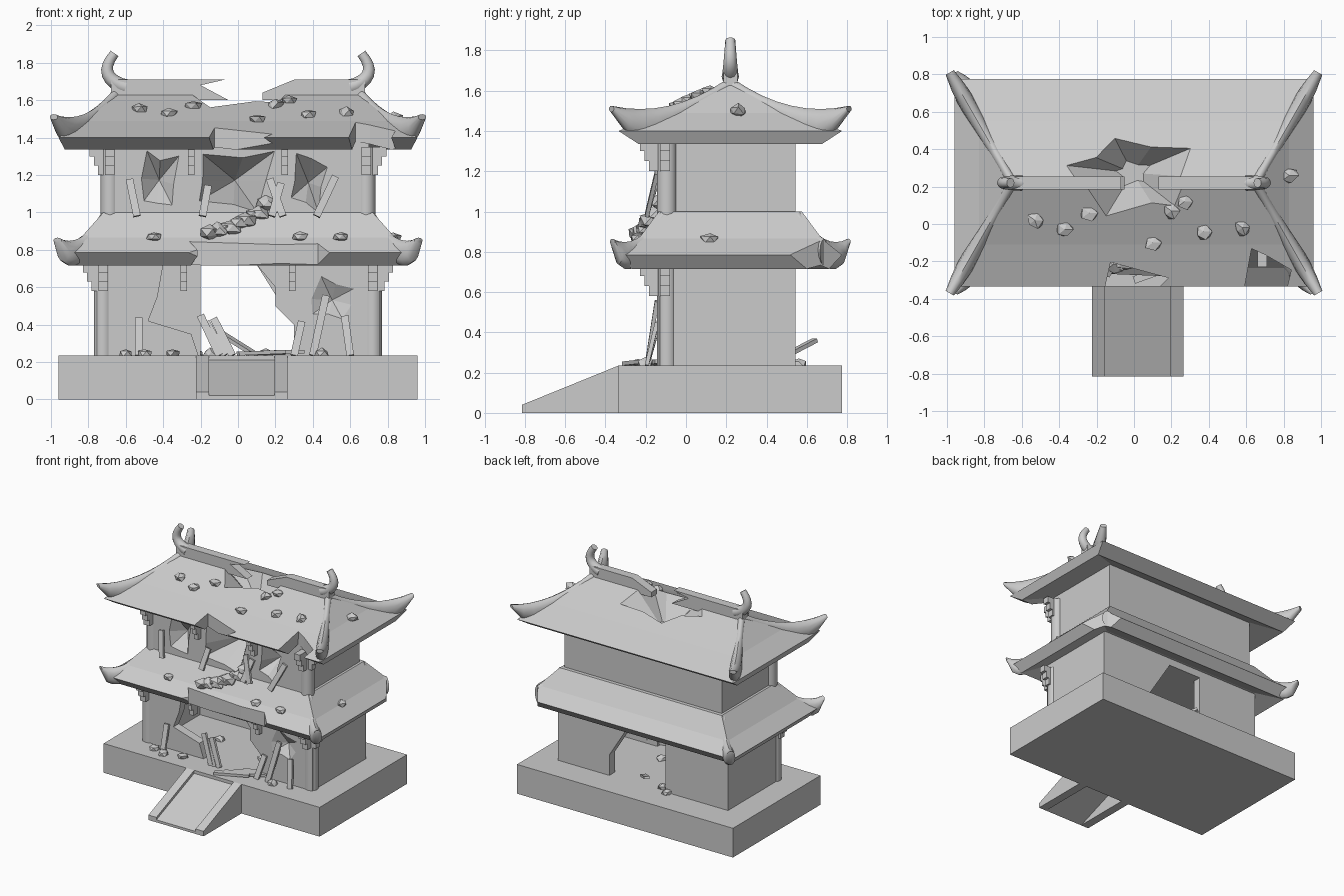
import bpy, bmesh, math, random
from mathutils import Vector

random.seed(4)
default_cube = bpy.data.objects.get("Cube")
if default_cube:
    bpy.data.objects.remove(default_cube, do_unlink=True)

GREY = (.6, .6, .6, 1)
stone = bpy.data.materials.new("grey_stone")
stone.use_nodes = True
stone.diffuse_color = GREY
stone.node_tree.nodes["Principled BSDF"].inputs["Base Color"].default_value = GREY

CENTRE_Y = .22          # middle of base and roofs
WALL_Y = .205           # middle of both storeys
WALL_DEPTH = .34        # half depth of both storeys
WALL_FRONT = WALL_Y - WALL_DEPTH
FLOOR = .235
SIDES = (-1, 1)


def finish(name, bm, smooth=False):
    bmesh.ops.recalc_face_normals(bm, faces=bm.faces)
    mesh = bpy.data.meshes.new(name)
    bm.to_mesh(mesh)
    bm.free()
    mesh.materials.append(stone)
    obj = bpy.data.objects.new(name, mesh)
    bpy.context.collection.objects.link(obj)
    if smooth:
        bpy.ops.object.select_all(action='DESELECT')
        obj.select_set(True)
        bpy.context.view_layer.objects.active = obj
        bpy.ops.object.shade_smooth_by_angle(angle=math.radians(40))
    return obj


def loft(name, rings, smooth=False):
    """Closed solid through rings that share one point count."""
    bm = bmesh.new()
    loops = [[bm.verts.new(point) for point in ring] for ring in rings]
    count = len(loops[0])
    for low, high in zip(loops, loops[1:]):
        for i in range(count):
            j = (i + 1) % count
            bm.faces.new((low[i], low[j], high[j], high[i]))
    bm.faces.new(loops[0])
    bm.faces.new(loops[-1])
    return finish(name, bm, smooth)


def rect(half_x, half_y, z, y=CENTRE_Y):
    return [(half_x * a, y + half_y * b, z) for a, b in ((-1, -1), (1, -1), (1, 1), (-1, 1))]


def block(name, half_x, half_y, bottom, top, y=WALL_Y):
    return loft(name, [rect(half_x, half_y, z, y) for z in (bottom, top)])


def place(point, axis, depth):
    u, v = point
    return {'x': (depth, u, v), 'y': (u, depth, v), 'z': (u, v, depth)}[axis]


def prism(name, outline, axis, start, end):
    return loft(name, [[place(p, axis, depth) for p in outline] for depth in (start, end)])


def square(u, v, half_u, half_v):
    return [(u - half_u, v - half_v), (u + half_u, v - half_v), (u + half_u, v + half_v), (u - half_u, v + half_v)]


def jagged(u, v, radius_u, radius_v, points=4):
    """Uneven star outline for broken openings."""
    outline = []
    for i in range(points * 2):
        angle = math.pi * (i + random.uniform(-.3, .3)) / points + .6
        reach = random.uniform(.9, 1.2) if i % 2 == 0 else random.uniform(.6, .8)
        outline.append((u + radius_u * reach * math.cos(angle), v + radius_v * reach * math.sin(angle)))
    return outline


def spike(outline, axis, mouth, depth):
    """Jagged cone that tapers from its mouth to one point."""
    bm = bmesh.new()
    ring = [bm.verts.new(place(p, axis, mouth)) for p in outline]
    middle = sum((Vector(p) for p in outline), Vector((0, 0))) / len(outline)
    tip = bm.verts.new(place(middle, axis, depth))
    bm.faces.new(ring)
    for vert, following in zip(ring, ring[1:] + ring[:1]):
        bm.faces.new((vert, following, tip))
    return finish("cutter", bm)


def cut(target, cutter):
    modifier = target.modifiers.new("cut", 'BOOLEAN')
    modifier.operation, modifier.solver, modifier.object = 'DIFFERENCE', 'EXACT', cutter
    graph = bpy.context.evaluated_depsgraph_get()
    mesh = bpy.data.meshes.new_from_object(target.evaluated_get(graph))
    target.modifiers.clear()
    target.data = mesh
    bpy.data.objects.remove(cutter, do_unlink=True)


def tube(name, centres, radii, sides=12):
    """Round solid along a path that lies in an xz plane."""
    rings = []
    for i, (centre, radius) in enumerate(zip(centres, radii)):
        along = (centres[min(i + 1, len(centres) - 1)] - centres[max(i - 1, 0)]).normalized()
        across = Vector((along.z, 0, -along.x))
        angles = [math.tau * k / sides for k in range(sides)]
        rings.append([centre + radius * (across * math.cos(a) + Vector((0, math.sin(a), 0))) for a in angles])
    return loft(name, rings, True)


def plank(start, end, width=.04, thickness=.02):
    start, end = Vector(start), Vector(end)
    along = (end - start).normalized()
    guide = Vector((0, 1, 0)) if abs(along.z) > .5 else Vector((0, 0, 1))
    across = along.cross(guide).normalized() * width / 2
    up = along.cross(across).normalized() * thickness / 2
    corners = (-across - up, across - up, across + up, up - across)
    loft("fallen_plank", [[end_point + c for c in corners] for end_point in (start, end)])


def rock(name, x, y, z, size):
    bm = bmesh.new()
    bmesh.ops.create_icosphere(bm, subdivisions=1, radius=size)
    for vert in bm.verts:
        vert.co = vert.co * random.uniform(.7, 1.1)
        vert.co.z *= .7
        vert.co += Vector((x, y, z))
    finish(name, bm)


# Stone base and stair: solid side rails with a thin ramp between
block("base", .96, .555, 0, FLOOR, CENTRE_Y)
base_front = CENTRE_Y - .555
stair_foot = base_front - .48
for x in (-.19, .23):
    prism("stair_rail", [(stair_foot, 0), (stair_foot, .04), (base_front, FLOOR), (base_front, 0)], 'x', x - .035, x + .035)
prism("stair_ramp", [(stair_foot, 0), (stair_foot, .02), (base_front, .21), (base_front, .18)], 'x', -.16, .2)

# Hollow lower storey, torn open at front and back
lower = block("lower_walls", .755, WALL_DEPTH, FLOOR, .8)
cut(lower, block("cutter", .67, WALL_DEPTH - .07, .2, .72))
cut(lower, prism("cutter", [(-.2, .2), (-.25, .35), (-.48, .42), (-.43, .55), (-.4, .72), (.1, .72), (.2, .6), (.2, .5),
                            (.3, .4), (.3, .2)], 'y', -.3, 0))
cut(lower, prism("cutter", [(-.2, .2), (-.2, .72), (.1, .72), (.3, .4), (.3, .2)], 'y', .4, .7))
cut(lower, spike(jagged(.5, .54, .19, .17), 'y', WALL_FRONT - .02, WALL_FRONT + .06))

# Solid upper storey with broken windows
upper = block("upper_walls", .7, WALL_DEPTH, .95, 1.42)
for x, width, depth in ((-.42, .15, .1), (0, .26, .3), (.37, .12, .15)):
    cut(upper, spike(jagged(x, 1.17, width, .2), 'y', WALL_FRONT - .02, WALL_FRONT + depth))


# Front corner columns and stepped brackets
def stepped_bracket(x, y, top, reach_x, reach_y, width):
    for step in range(1, 4):
        grow = step * .023
        half_x = width / 2 + grow * abs(reach_x) / 2
        half_y = width / 2 + grow * abs(reach_y) / 2
        outline = square(x + grow * reach_x / 2, y + grow * reach_y / 2, half_x, half_y)
        prism("bracket", outline, 'z', top - .2 + step * .05, top - .15 + step * .05)


for column_x, bottom, top, middle_x in ((.72, FLOOR, .73, .29), (.685, .95, 1.35, .25)):
    for side in SIDES:
        y = WALL_FRONT + .04
        tube("corner_column", [Vector((side * column_x, y, z)) for z in (bottom, top)], (.05, .05))
        stepped_bracket(side * column_x, WALL_FRONT, top, 0, -1, .05)
        stepped_bracket(side * middle_x, WALL_FRONT, top, 0, -1, .035)
        stepped_bracket(side * (column_x + .015), WALL_FRONT + .03, top, side, 0, .05)

# Roofs: rising soffit, tucked under edge, eave, sagging slope, top
lower_roof = loft("lower_roof", [rect(.74, .34, .78), rect(.9, .49, .715), rect(.955, .555, .785),
                                 rect(.84, .455, .865), rect(.72, .355, 1)])
upper_roof = loft("upper_roof", [rect(.69, .33, 1.39), rect(.925, .455, 1.335), rect(.96, .555, 1.4),
                                 rect(.83, .33, 1.49), rect(.67, .02, 1.635)])
for roof, x, y, width, depth in ((lower_roof, .1, base_front, .5, .09),
                                 (upper_roof, 0, base_front, .2, .13), (upper_roof, .7, base_front, .16, .25)):
    cut(roof, prism("cutter", jagged(x, y, width, depth), 'z', .5, 2))
cut(lower_roof, prism("cutter", [(1, .45), (.9, .6), (.86, .66), (.76, .8), (1, 1)], 'z', .5, 1.1))
cut(upper_roof, spike(jagged(0, .28, .44, .33, 5), 'z', 1.66, 1.36))


# Corner ridges that sag, then flick up into fins
def corner_ridge(name, side, end, start, tip, drop, eave, length=1):
    rings = []
    for i in range(9):
        t = length * i / 8
        x, y, top = Vector(start).lerp(Vector(tip), t)
        top = start[2] - drop * t * (3 - 2 * t)
        bulge = math.sin(math.pi * t * t)
        bottom = max(eave, top - .07 + .04 * t - .12 * bulge)
        half = .025 + .02 * bulge
        ring = []
        for k in range(12):
            angle = math.tau * k / 12
            shift = half * math.cos(angle)
            height = (top + bottom) / 2 + (top - bottom) / 2 * math.sin(angle)
            ring.append((side * (x + .87 * shift), CENTRE_Y + end * (y - .5 * shift), height))
        rings.append(ring)
    loft(name, rings, True)


for side in SIDES:
    for end in SIDES:
        corner_ridge("upper_corner_ridge", side, end, (.66, .02, 1.655), (.985, .59, 1.53), .13, 1.335)
        snapped = .5 if side + end == 2 else 1
        corner_ridge("lower_corner_ridge", side, end, (.72, .345, 1), (.965, .585, .87), .135, .715, snapped)

# Snapped top ridge and curled horns
prism("ridge_left", [(-.68, 1.6), (-.68, 1.71), (-.07, 1.71), (-.2, 1.68), (-.05, 1.6)], 'y', .185, .255)
prism("ridge_right", [(.68, 1.6), (.68, 1.71), (.3, 1.71), (.13, 1.64), (.13, 1.6)], 'y', .185, .255)
curl = [i / 8 for i in range(9)]
for side in SIDES:
    path = [Vector((side * (.6 + .1 * math.sin(2.5 * t)), CENTRE_Y, 1.67 + .18 * t ** 1.4)) for t in curl]
    tube("ridge_horn", path, [.043 - .018 * t for t in curl])

# Broken tiles lying on the slopes
for x, run in ((-.53, .2), (-.37, .25), (-.24, .16), (.1, .32), (.2, .15), (.27, .1), (.37, .26), (.58, .24)):
    rock("roof_tile_shard", x, CENTRE_Y - run, 1.64 - .45 * run, .05)
for x in (-.45, .33, .55):
    rock("roof_tile_shard", x, -.24, .87, .045)
for y, z in ((.12, .86), (.26, 1.5)):
    rock("roof_tile_shard", .83, y, z, .055)
for i in range(9):
    t = i / 8
    rock("roof_rubble", -.15 + .3 * t, -.23 + .1 * t, .87 + .15 * t + random.uniform(-.01, .03), random.uniform(.04, .07))


# Planks leaning on the front of each storey
def leaning_planks(bottom, height, spread):
    for x, lean in spread:
        rise = height * random.uniform(.8, 1.1)
        plank((x, WALL_FRONT - .06, bottom), (x + lean, WALL_FRONT - .01, bottom + rise))


leaning_planks(.98, .2, ((-.54, -.04), (-.19, .03), (.24, -.07), (.18, .05), (.42, .1)))
leaning_planks(FLOOR, .2, ((-.53, 0), (-.07, -.1), (-.1, -.1), (-.03, -.1), (.3, .04), (.6, -.03)))
leaning_planks(FLOOR, .3, ((.4, .07),))
for i in range(4):
    x, y = .05 * i, -.3 + .05 * i
    plank((x, y, FLOOR + .01), (x + .25, y + random.uniform(0, .1), FLOOR + .02))
plank((.1, .4, FLOOR), (-.1, .64, .36))

# Rubble on the ground
for x, y in ((-.6, -.2), (-.5, -.24), (-.35, -.2), (.45, -.2), (-.22, .56), (-.15, .5), (.15, .1), (-.3, .2)):
    rock("ground_rubble", x, y, FLOOR + .01, .045)
